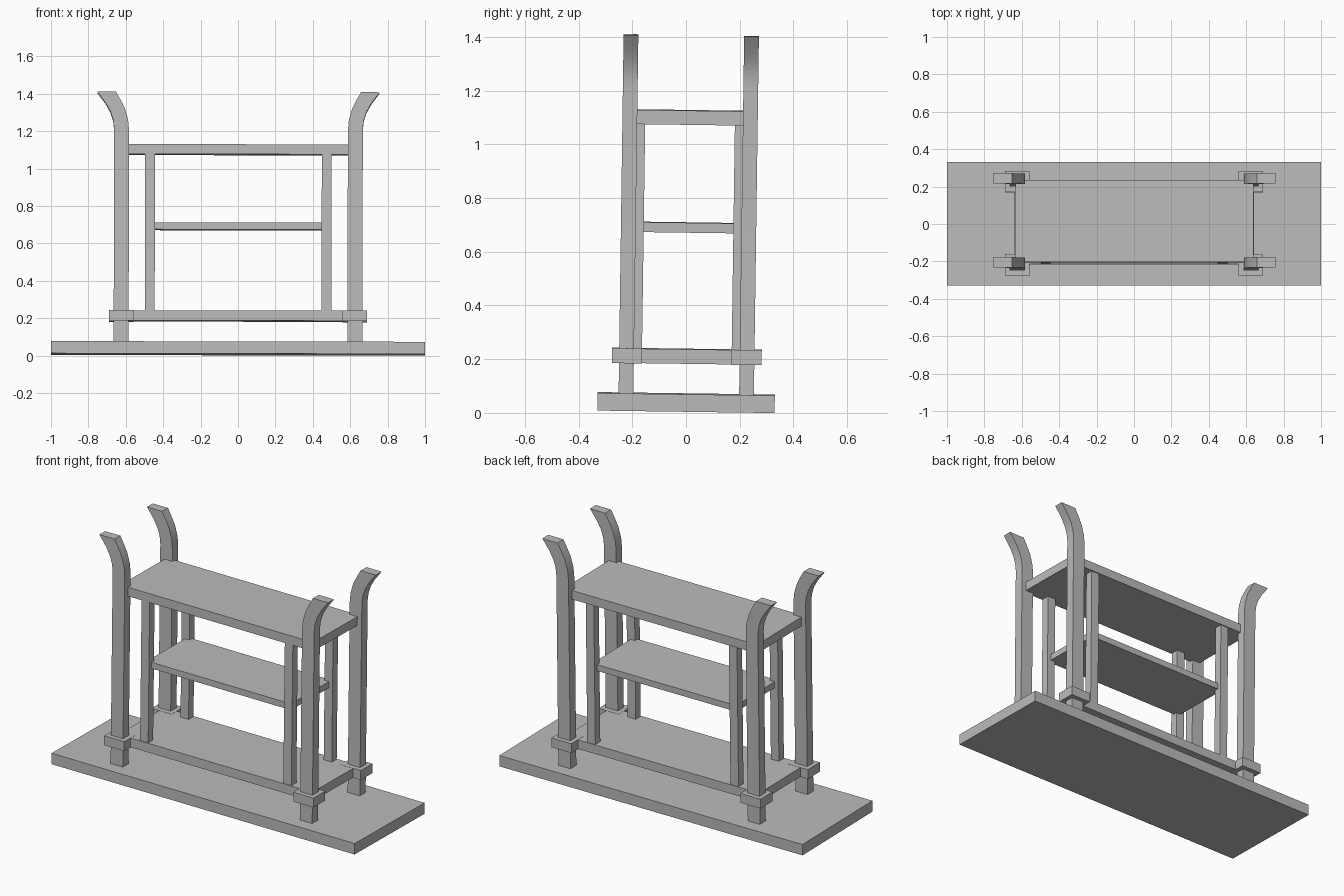
import bpy
import math
from mathutils import Matrix

cube = bpy.data.objects.get("Cube")
if cube:
    bpy.data.objects.remove(cube, do_unlink=True)

# Single flat material
grey = bpy.data.materials.new("plain grey")
grey.use_nodes = True
COLOUR = (0.5, 0.5, 0.5, 1)
grey.diffuse_color = COLOUR
grey.node_tree.nodes["Principled BSDF"].inputs["Base Color"].default_value = COLOUR

# The whole stand leans very slightly
LEAN = (Matrix.Translation((0, 0, 0.006))
        @ Matrix.Rotation(-0.014, 4, 'X') @ Matrix.Rotation(0.002, 4, 'Y'))


def prism(name, profile, y0, y1):
    """Extrude an x-z outline along y."""
    n = len(profile)
    verts = [(x, y, z) for y in (y0, y1) for x, z in profile]
    faces = [tuple(range(n)), tuple(reversed(range(n, 2 * n)))]
    faces += [(i, i + n, (i + 1) % n + n, (i + 1) % n) for i in range(n)]
    mesh = bpy.data.meshes.new(name)
    mesh.from_pydata(verts, [], faces)
    # Mirrored outlines wind the other way
    area = sum(profile[i - 1][0] * profile[i][1] - profile[i][0] * profile[i - 1][1]
               for i in range(n))
    if area < 0:
        mesh.flip_normals()
    mesh.materials.append(grey)
    mesh.transform(LEAN)
    obj = bpy.data.objects.new(name, mesh)
    bpy.context.collection.objects.link(obj)
    return obj


def box(name, x0, x1, y0, y1, z0, z1):
    return prism(name, [(x0, z0), (x1, z0), (x1, z1), (x0, z1)], y0, y1)


# Base board and shelves
box("base_board", -1, 1, -0.33, 0.33, 0, 0.065)
box("lower_shelf", -0.64, 0.64, -0.218, 0.218, 0.178, 0.232)
box("middle_shelf", -0.475, 0.475, -0.192, 0.192, 0.666, 0.703)
box("top_shelf", -0.636, 0.636, -0.22, 0.22, 1.068, 1.121)

# Post outline with an outward flared top
POST = [(0.585, 0.05), (0.665, 0.05), (0.665, 1.205), (0.67, 1.25),
        (0.685, 1.295), (0.71, 1.34), (0.755, 1.4), (0.655, 1.4),
        (0.632, 1.36), (0.607, 1.31), (0.59, 1.25), (0.585, 1.195)]

# Corner posts, collars and inner struts
for sx, side in ((1, "left"), (-1, "right")):
    for sy, end in ((-1, "front"), (1, "back")):
        tag = f"{end}_{side}"

        def span(a, b, s):
            return sorted((a * s, b * s))

        post = prism("post_" + tag, [(x * sx, z) for x, z in POST], *span(0.197, 0.252, sy))
        bpy.ops.object.select_all(action='DESELECT')
        post.select_set(True)
        bpy.context.view_layer.objects.active = post
        bpy.ops.object.shade_smooth_by_angle(angle=math.radians(30))

        box("collar_" + tag, *span(0.558, 0.69, sx), *span(0.167, 0.279, sy), 0.177, 0.233)
        box("strut_" + tag, *span(0.446, 0.499, sx), *span(0.167, 0.214, sy), 0.22, 1.08)
